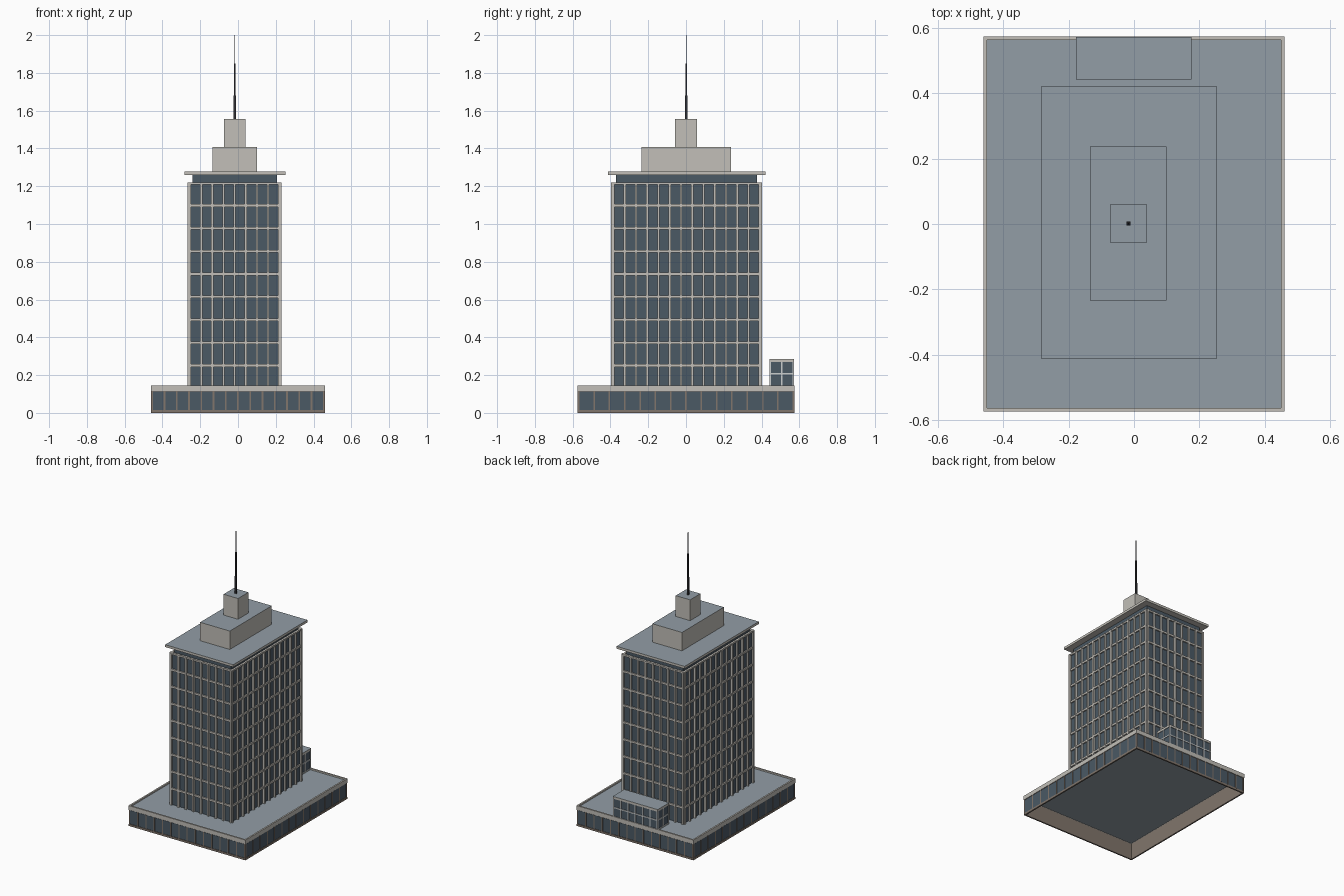
import bpy, bmesh
from mathutils import Vector

cube = bpy.data.objects.get("Cube")
if cube:
    bpy.data.objects.remove(cube)


def material(name, r, g, b):
    m = bpy.data.materials.new(name)
    m.use_nodes = True
    m.diffuse_color = (r, g, b, 1)
    m.node_tree.nodes["Principled BSDF"].inputs["Base Color"].default_value = (r, g, b, 1)
    return m


STONE = material("pale stone", .54, .52, .48)
ROOF = material("roof grey", .29, .34, .38)
GLASS = material("blue glass", .07, .10, .13)
BRONZE = material("bronze frame", .22, .18, .15)
WHITE = material("light frame", .60, .62, .62)
DARK = material("dark metal", .03, .03, .035)


def box(bm, lo, hi):
    lo, hi = Vector(lo), Vector(hi)
    verts = bmesh.ops.create_cube(bm, size=1)["verts"]
    for v in verts:
        v.co = (lo + hi) / 2 + Vector(a * b for a, b in zip(v.co, hi - lo))


def finish(name, bm, mat, top=None):
    """Make an object; upward faces take the top material if given."""
    mesh = bpy.data.meshes.new(name)
    mesh.materials.append(mat)
    if top:
        mesh.materials.append(top)
        for f in bm.faces:
            f.normal_update()
            f.material_index = int(f.normal.z > .5)
    bm.to_mesh(mesh)
    bm.free()
    bpy.context.collection.objects.link(bpy.data.objects.new(name, mesh))


def block(name, rect, z0, z1, mat, top=None):
    x, y, hx, hy = rect
    bm = bmesh.new()
    box(bm, (x - hx, y - hy, z0), (x + hx, y + hy, z1))
    finish(name, bm, mat, top)


def on_side(bm, rect, side, u0, u1, z0, z1, d0, d1):
    """Box on one facade: u runs along it, d points outward from it."""
    x, y, hx, hy = rect
    axis, sign = side
    if axis == "y":
        a, b = sorted((y + sign * (hy + d0), y + sign * (hy + d1)))
        box(bm, (x + u0, a, z0), (x + u1, b, z1))
    else:
        a, b = sorted((x + sign * (hx + d0), x + sign * (hx + d1)))
        box(bm, (a, y + u0, z0), (b, y + u1, z1))


SIDES = [("x", -1), ("x", 1), ("y", -1), ("y", 1)]


def ring(bm, rect, z0, z1, d0, d1):
    for side in SIDES:
        h = rect[2] + d1 if side[0] == "y" else rect[3] + d0
        on_side(bm, rect, side, -h, h, z0, z1, d0, d1)


def fins(bm, rect, bays_x, bays_y, z0, z1, width, d0, d1, inset=0):
    for side in SIDES:
        h, n = (rect[2], bays_x) if side[0] == "y" else (rect[3], bays_y)
        h -= inset
        for i in range(n + 1):
            u = -h + 2 * h * i / n
            on_side(bm, rect, side, u - width / 2, u + width / 2, z0, z1, d0, d1)


# Podium: open underneath, glazed band, parapet and roof
podium = (0, 0, .456, .57)
bm = bmesh.new()
ring(bm, podium, 0, .118, -.006, 0)
finish("podium_walls", bm, BRONZE)
bm = bmesh.new()
ring(bm, podium, .016, .112, -.004, .0015)
finish("podium_glass", bm, GLASS)
bm = bmesh.new()
fins(bm, podium, 14, 14, 0, .118, .008, 0, .004, .002)
ring(bm, podium, 0, .014, 0, .004)
finish("podium_mullions", bm, BRONZE)
bm = bmesh.new()
ring(bm, podium, .115, .145, -.006, .005)
finish("podium_parapet", bm, STONE)
block("podium_roof", (0, 0, .451, .565), .118, .135, ROOF)

# Tower: glass core with stone fins and floor bands
tower = (-.018, .003, .236, .387)
block("tower_glass", tower, .13, 1.215, GLASS)
bm = bmesh.new()
fins(bm, tower, 8, 13, .13, 1.22, .012, -.005, .013)
finish("tower_fins", bm, STONE)
bm = bmesh.new()
for i in range(1, 9):
    z = .13 + i * .121
    ring(bm, tower, z - .007, z + .007, -.005, .009)
ring(bm, tower, 1.208, 1.22, -.005, .009)
finish("tower_floor_bands", bm, STONE)
block("recessed_top_floor", (-.018, .003, .224, .374), 1.21, 1.262, GLASS)

# Stepped crown
block("roof_slab", (-.016, .004, .268, .418), 1.26, 1.277, STONE, ROOF)
block("penthouse", (-.017, .001, .117, .236), 1.277, 1.408, STONE, ROOF)
block("lift_house", (-.017, .001, .057, .058), 1.408, 1.556, STONE, ROOF)

# Mast in thinning sections
bm = bmesh.new()
for half, z0, z1 in ((.006, 1.55, 1.68), (.004, 1.68, 1.85), (.002, 1.85, 2)):
    box(bm, (-.017 - half, .001 - half, z0), (-.017 + half, .001 + half, z1))
finish("mast", bm, DARK)

# Rear annex with two rows of panes
annex = (-.001, .508, .173, .061)
block("annex_glass", annex, .13, .272, GLASS)
bm = bmesh.new()
fins(bm, annex, 6, 2, .13, .272, .008, -.003, .004)
for z in (.14, .208):
    ring(bm, annex, z - .004, z + .004, -.003, .004)
finish("annex_frames", bm, WHITE)
block("annex_roof", (-.001, .508, .177, .065), .27, .286, STONE, ROOF)
